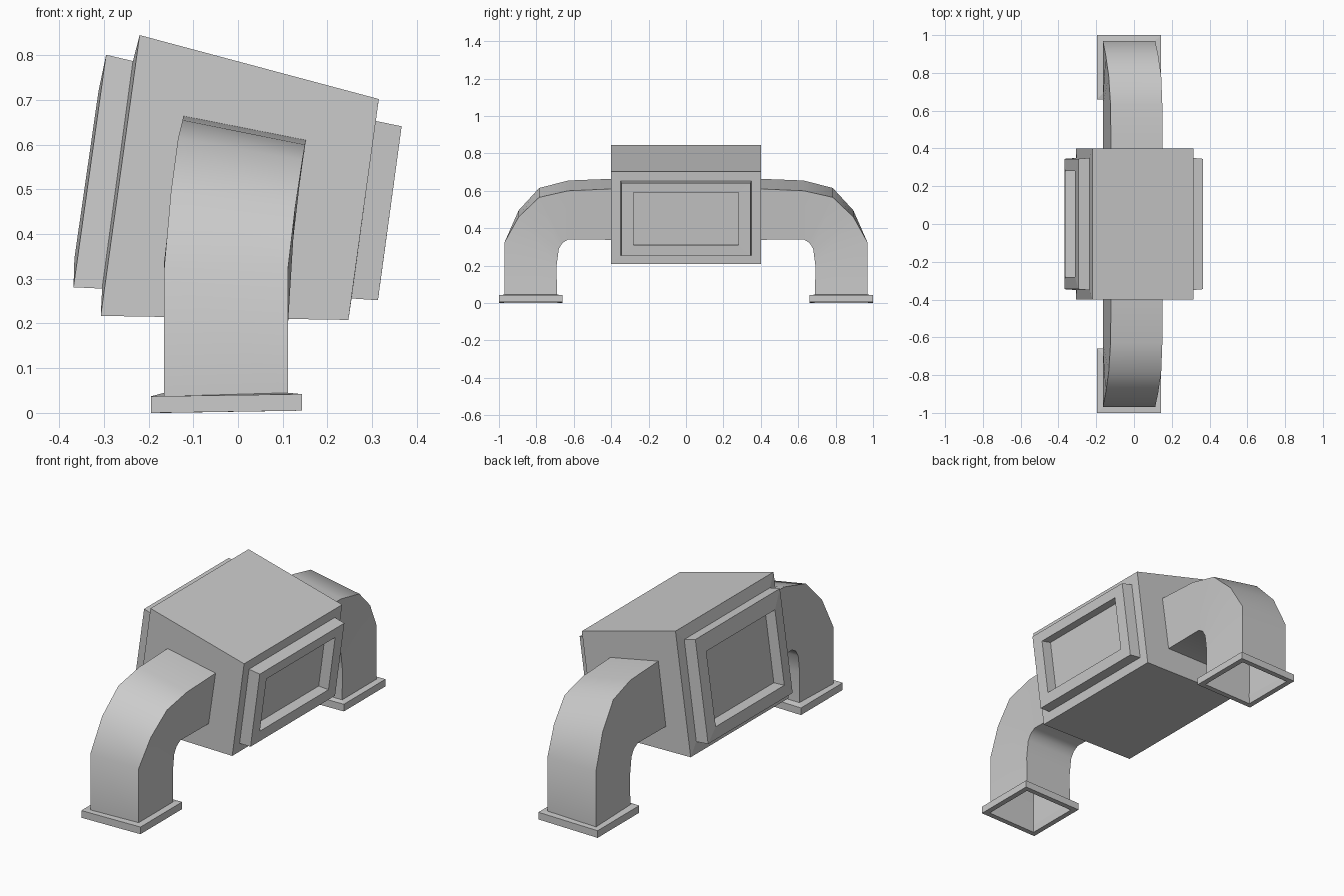
import bpy, bmesh, math

if "Cube" in bpy.data.objects:
    bpy.data.objects.remove(bpy.data.objects["Cube"])


def loft(name, rings, cap_end=False, mirror=False):
    """Skin a list of four-point rings into one mesh object."""
    bm = bmesh.new()
    loops = [[bm.verts.new(p) for p in ring] for ring in rings]
    for a, b in zip(loops, loops[1:]):
        for i in range(4):
            j = (i + 1) % 4
            bm.faces.new((a[i], a[j], b[j], b[i]))
    if cap_end:
        bm.faces.new(loops[-1])
    bmesh.ops.recalc_face_normals(bm, faces=bm.faces)
    return finish(name, bm, mirror)


def finish(name, bm, mirror=False):
    mesh = bpy.data.meshes.new(name)
    bm.to_mesh(mesh)
    bm.free()
    obj = bpy.data.objects.new(name, mesh)
    bpy.context.collection.objects.link(obj)
    if mirror:
        mod = obj.modifiers.new("Mirror", 'MIRROR')
        mod.use_axis = (False, True, False)
        mod.use_mirror_merge = False
    return obj


def side_ring(top, bottom, half):
    """Rectangle on a slanted side, from its top and bottom (x, z)."""
    return [(top[0], -half, top[1]), (top[0], half, top[1]),
            (bottom[0], half, bottom[1]), (bottom[0], -half, bottom[1])]


# Housing: skewed four-sided block, sides closed by the framed panels
profile = [(-0.22, 0.845), (0.315, 0.702), (0.247, 0.208), (-0.307, 0.217)]
bm = bmesh.new()
front = [bm.verts.new((x, -0.4, z)) for x, z in profile]
back = [bm.verts.new((x, 0.4, z)) for x, z in profile]
bm.faces.new(front)
bm.faces.new(back[::-1])
for i, j in ((0, 1), (2, 3)):
    bm.faces.new((front[j], front[i], back[i], back[j]))
bmesh.ops.recalc_face_normals(bm, faces=bm.faces)
finish("housing", bm)

# Framed side panels: housing edge, frame foot, frame rim, opening, recess floor
panels = {
    "right_panel": [((0.315, 0.702), (0.247, 0.208), 0.4),
                    ((0.308, 0.653), (0.254, 0.256), 0.35),
                    ((0.366, 0.641), (0.313, 0.252), 0.345),
                    ((0.359, 0.59), (0.321, 0.31), 0.28),
                    ((0.304, 0.602), (0.265, 0.314), 0.28)],
    "left_panel": [((-0.22, 0.845), (-0.307, 0.217), 0.4),
                   ((-0.235, 0.787), (-0.304, 0.278), 0.35),
                   ((-0.295, 0.801), (-0.368, 0.281), 0.345),
                   ((-0.312, 0.72), (-0.366, 0.345), 0.28),
                   ((-0.255, 0.708), (-0.306, 0.342), 0.28)],
}
for name, steps in panels.items():
    loft(name, [side_ring(*s) for s in steps], cap_end=True)

# Bent ducts: outer y, left x/z, right x/z, inner y/z per section
sections = [(-0.40, -0.122, 0.664, 0.152, 0.610, -0.40, 0.338),
            (-0.63, -0.124, 0.655, 0.150, 0.600, -0.63, 0.340),
            (-0.785, -0.134, 0.615, 0.144, 0.565, -0.66, 0.322),
            (-0.895, -0.150, 0.495, 0.128, 0.460, -0.68, 0.29),
            (-0.97, -0.165, 0.325, 0.112, 0.325, -0.692, 0.20),
            (-0.97, -0.165, 0.037, 0.112, 0.045, -0.69, 0.045)]
rings = [[(xl, yo, zl), (xr, yo, zr), (0.112, yi, zi), (-0.165, yi, zi)]
         for yo, xl, zl, xr, zr, yi, zi in sections]
duct = loft("bent_ducts", rings, mirror=True)


def flange_ring(x0, x1, y0, y1, zl, zr):
    return [(x0, y0, zl), (x1, y0, zr), (x1, y1, zr), (x0, y1, zl)]


# Open flanges around the duct feet
loft("duct_flanges", [rings[-1],
                      flange_ring(-0.195, 0.143, -1.0, -0.66, 0.037, 0.042),
                      flange_ring(-0.195, 0.143, -1.0, -0.66, 0.0, 0.005),
                      flange_ring(-0.168, 0.115, -0.973, -0.687, 0.0, 0.005),
                      rings[-1]], mirror=True)

# Smooth the bends, keep the corners sharp
bpy.ops.object.select_all(action='DESELECT')
duct.select_set(True)
bpy.context.view_layer.objects.active = duct
bpy.ops.object.shade_smooth_by_angle(angle=math.radians(40))
